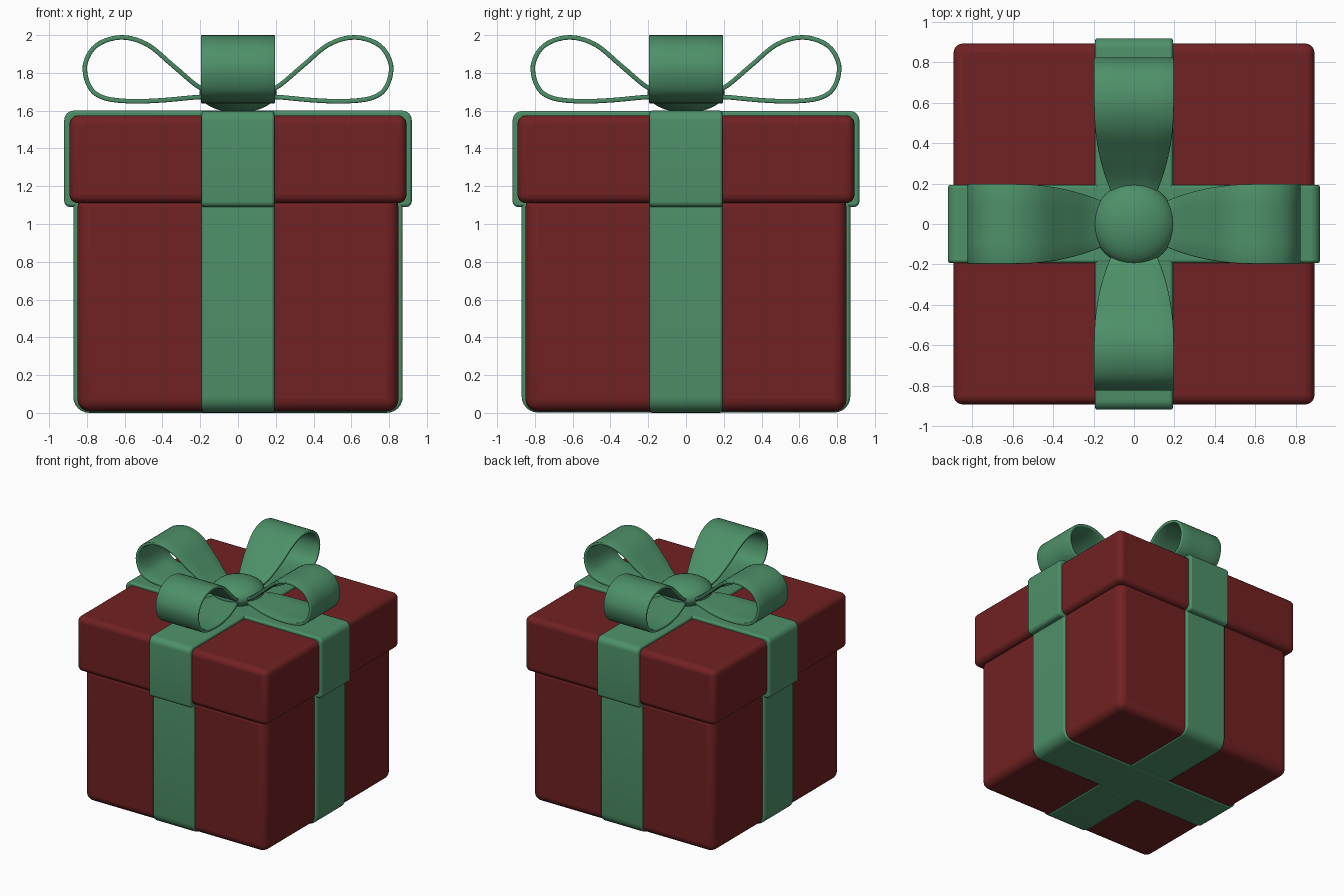
import bpy, bmesh, math
from mathutils import Vector, Matrix

if "Cube" in bpy.data.objects:
    bpy.data.objects.remove(bpy.data.objects["Cube"])


def material(name, rgb):
    m = bpy.data.materials.new(name)
    m.diffuse_color = (*rgb, 1)
    m.use_nodes = True
    m.node_tree.nodes["Principled BSDF"].inputs["Base Color"].default_value = m.diffuse_color
    return m


RED = material("deep red card", (0.165, 0.0155, 0.0165))
GREEN = material("green ribbon", (0.075, 0.28, 0.14))


def finish(name, bm, mat, mods=()):
    """Turn a bmesh into a smooth-shaded object with its modifiers."""
    bmesh.ops.recalc_face_normals(bm, faces=bm.faces)
    me = bpy.data.meshes.new(name)
    bm.to_mesh(me)
    bm.free()
    me.materials.append(mat)
    ob = bpy.data.objects.new(name, me)
    bpy.context.collection.objects.link(ob)
    for kind, settings in mods:
        mod = ob.modifiers.new(kind.title(), kind)
        for key, value in settings.items():
            setattr(mod, key, value)
    bpy.ops.object.select_all(action='DESELECT')
    ob.select_set(True)
    bpy.context.view_layer.objects.active = ob
    bpy.ops.object.shade_smooth_by_angle(angle=math.radians(45))
    return ob


def rounded_box(name, half, z0, z1, radius):
    bm = bmesh.new()
    bmesh.ops.create_cube(bm, size=1)
    for v in bm.verts:
        v.co = (v.co.x * 2 * half, v.co.y * 2 * half, z0 + (v.co.z + 0.5) * (z1 - z0))
    return finish(name, bm, RED, [('BEVEL', dict(width=radius, segments=5))])


def band(name, half, z0, z1, r_bottom, r_top, angle):
    """Ribbon wrapped round the box: a rounded profile given width."""
    w = 0.193
    pts = []
    corners = [(half, z1, r_top, 0), (-half, z1, r_top, 90),
               (-half, z0, r_bottom, 180), (half, z0, r_bottom, 270)]
    for x, z, r, start in corners:
        cx = x - math.copysign(r, x)
        cz = z - r if z == z1 else z + r
        for i in range(7):
            a = math.radians(start + 15 * i)
            pts.append((cx + r * math.cos(a), cz + r * math.sin(a)))
    bm = bmesh.new()
    face = bm.faces.new([bm.verts.new((x, -w, z)) for x, z in pts])
    ext = bmesh.ops.extrude_face_region(bm, geom=[face])
    moved = [g for g in ext['geom'] if isinstance(g, bmesh.types.BMVert)]
    bmesh.ops.translate(bm, verts=moved, vec=(0, 2 * w, 0))
    bm.transform(Matrix.Rotation(angle, 4, 'Z'))
    return finish(name, bm, GREEN, [('BEVEL', dict(
        width=0.012, segments=2, limit_method='ANGLE', angle_limit=math.radians(50)))])


# Box and lid
rounded_box("box", 0.85, 0.008, 1.15, 0.065)
rounded_box("lid", 0.892, 1.11, 1.575, 0.045)

# Ribbon bands crossing on the box and on the lid
for side, angle, d in (("side", 0, 0), ("front", math.pi / 2, 0.002)):
    band(side + "_box_band", 0.872 - d, d, 1.15, 0.085, 0.03, angle)
    band(side + "_lid_band", 0.92 - d, 1.09, 1.6 - d, 0.03, 0.05, angle)

# Bow loop path: distance from centre, height
LOOP = [(0.04, 1.675), (0.19, 1.715), (0.34, 1.835), (0.48, 1.95), (0.62, 1.988),
        (0.75, 1.945), (0.81, 1.84), (0.785, 1.725), (0.71, 1.668), (0.57, 1.65),
        (0.4, 1.655), (0.2, 1.672), (0.04, 1.667)]


def smooth_path(points, steps):
    p = [Vector(q) for q in points]
    p = [2 * p[0] - p[1]] + p + [2 * p[-1] - p[-2]]
    out = []
    for a, b, c, d in zip(p, p[1:], p[2:], p[3:]):
        for i in range(steps):
            t = i / steps
            out.append(0.5 * (2 * b + (c - a) * t + (2 * a - 5 * b + 4 * c - d) * t * t
                              + (3 * b - a - 3 * c + d) * t ** 3))
    return out + [p[-2]]


def loop_half_width(x):
    t = min(max((x - 0.1) / 0.5, 0), 1)
    return 0.085 + 0.112 * (1 - (1 - t) ** 2.2)


# Four bow loops, pinched at the knot
for n, where in enumerate(("right", "back", "left", "front")):
    bm = bmesh.new()
    rows = []
    for x, z in smooth_path(LOOP, 5):
        w = loop_half_width(x)
        rows.append([bm.verts.new((x, w * k / 2, z)) for k in range(-2, 3)])
    for r0, r1 in zip(rows, rows[1:]):
        for k in range(4):
            bm.faces.new((r0[k], r0[k + 1], r1[k + 1], r1[k]))
    bm.transform(Matrix.Rotation(n * math.pi / 2, 4, 'Z'))
    finish(where + "_bow_loop", bm, GREEN, [
        ('SOLIDIFY', dict(thickness=0.024, offset=0)),
        ('BEVEL', dict(width=0.006, segments=2, limit_method='ANGLE',
                       angle_limit=math.radians(60)))])

# Knot: flattened ball in the middle of the bow
bm = bmesh.new()
bmesh.ops.create_uvsphere(bm, u_segments=32, v_segments=16, radius=1)
bm.transform(Matrix.Translation((0, 0, 1.695)) @ Matrix.Diagonal((0.205, 0.205, 0.105, 1)))
finish("bow_knot", bm, GREEN)
